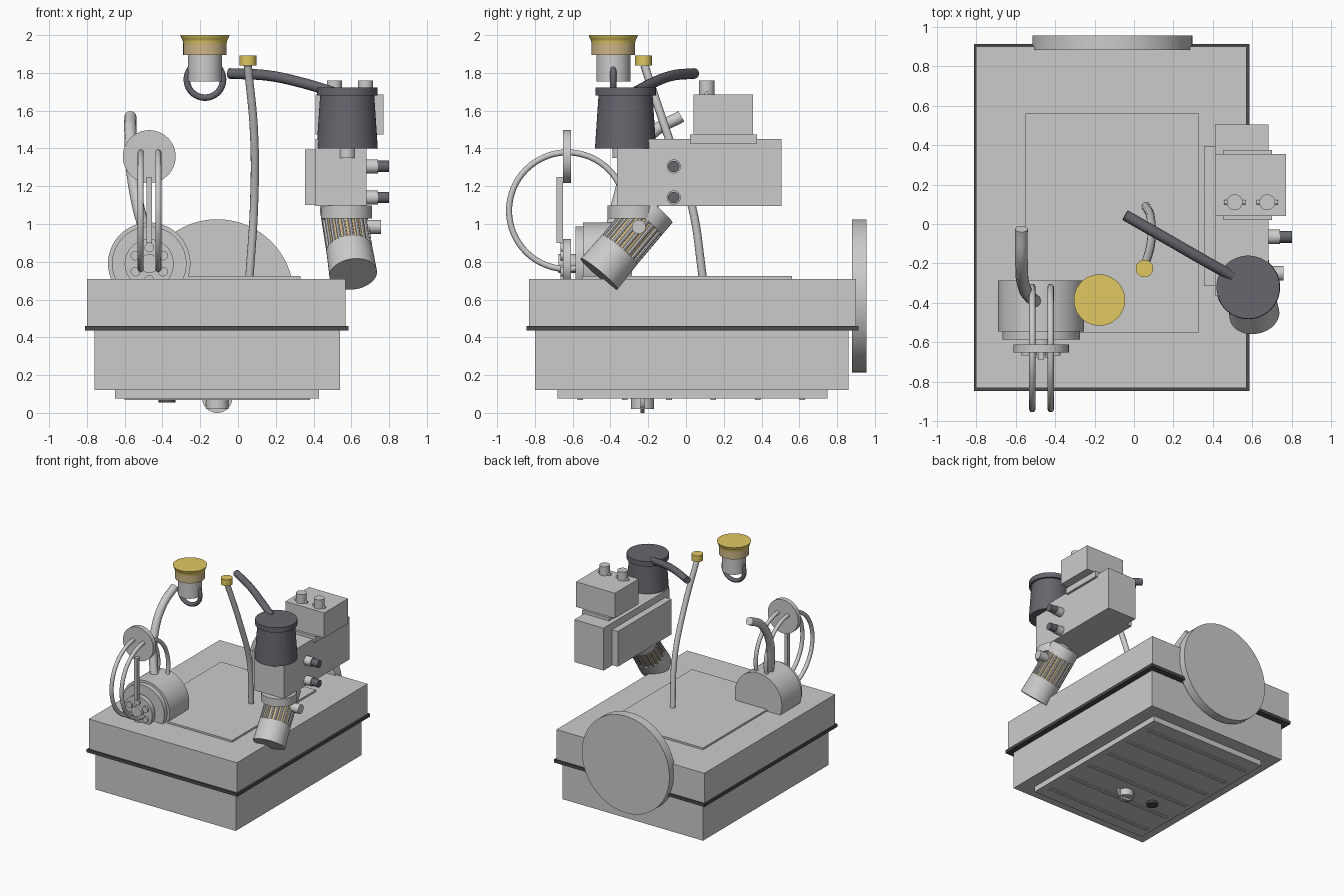
import bpy, math
from mathutils import Vector

if "Cube" in bpy.data.objects:
    bpy.data.objects.remove(bpy.data.objects["Cube"])


def mat(name, col):
    m = bpy.data.materials.new(name)
    m.diffuse_color = (*col, 1)
    m.use_nodes = True
    m.node_tree.nodes["Principled BSDF"].inputs["Base Color"].default_value = m.diffuse_color
    return m


DARK = mat("dark_plastic", (0.13, 0.135, 0.155))
RUBBER = mat("rubber", (0.07, 0.07, 0.075))
YELLOW = mat("yellow", (0.75, 0.58, 0.12))
TAN = mat("tan", (0.62, 0.47, 0.24))


def finish(name, m=None, smooth=True):
    ob = bpy.context.object
    ob.name = name
    if m:
        ob.data.materials.append(m)
    if smooth:
        bpy.ops.object.shade_smooth_by_angle(angle=math.radians(35))
    return ob


def box(name, lo, hi, m=None):
    lo, hi = Vector(lo), Vector(hi)
    bpy.ops.mesh.primitive_cube_add(size=1, location=(lo + hi) / 2)
    bpy.context.object.scale = hi - lo
    return finish(name, m, False)


def rod(name, a, b, r, r2=None, m=None, n=48):
    a, b = Vector(a), Vector(b)
    d = b - a
    bpy.ops.mesh.primitive_cone_add(vertices=n, radius1=r, radius2=r if r2 is None else r2,
                                    depth=d.length, location=(a + b) / 2,
                                    rotation=d.to_track_quat('Z', 'Y').to_euler())
    return finish(name, m)


def ring(name, c, R, r, rot, m=None):
    bpy.ops.mesh.primitive_torus_add(location=c, rotation=rot, major_radius=R, minor_radius=r,
                                     major_segments=64, minor_segments=12)
    return finish(name, m)


def tube(name, pts, r, m=None):
    cu = bpy.data.curves.new(name, 'CURVE')
    cu.dimensions = '3D'
    cu.bevel_depth, cu.bevel_resolution, cu.use_fill_caps = r, 4, True
    sp = cu.splines.new('BEZIER')
    sp.bezier_points.add(len(pts) - 1)
    for bp, p in zip(sp.bezier_points, pts):
        bp.co = p
        bp.handle_left_type = bp.handle_right_type = 'AUTO'
    ob = bpy.data.objects.new(name, cu)
    bpy.context.collection.objects.link(ob)
    bpy.ops.object.select_all(action='DESELECT')
    ob.select_set(True)
    bpy.context.view_layer.objects.active = ob
    bpy.ops.object.convert(target='MESH')
    return finish(name, m)


# Main case
box("lower_case", (-0.76, -0.80, 0.12), (0.54, 0.86, 0.45))
box("upper_case", (-0.80, -0.83, 0.45), (0.57, 0.90, 0.71))
box("case_gasket", (-0.81, -0.845, 0.435), (0.585, 0.912, 0.46), RUBBER)
box("top_plate", (-0.55, -0.55, 0.70), (0.33, 0.56, 0.725))
box("base_plate", (-0.65, -0.68, 0.075), (0.43, 0.75, 0.13))
rod("rear_disc", (-0.11, 0.88, 0.62), (-0.11, 0.955, 0.62), 0.405, n=96)

# Underside slats and thumb screw
for i in range(6):
    y = -0.56 + i * 0.235
    box(f"base_slat_{i}", (-0.60, y - 0.015, 0.068), (0.38, y + 0.015, 0.08))
rod("base_knob", (-0.11, -0.23, 0.02), (-0.11, -0.23, 0.08), 0.06)
rod("base_knob_wing", (-0.11, -0.24, 0.08), (-0.11, -0.22, 0.08), 0.08)
rod("base_stud", (-0.375, -0.23, 0.055), (-0.375, -0.23, 0.08), 0.045, m=RUBBER)

# Arched motor housing
rod("motor_housing", (-0.47, -0.545, 0.79), (-0.47, -0.285, 0.79), 0.218, n=64)
rod("motor_cover", (-0.47, -0.585, 0.79), (-0.47, -0.545, 0.79), 0.197, n=64)
rod("motor_shaft", (-0.47, -0.675, 0.79), (-0.47, -0.58, 0.79), 0.05)

# Hoop wheel
rod("lower_hub", (-0.47, -0.65, 0.79), (-0.47, -0.61, 0.79), 0.13)
rod("upper_hub", (-0.47, -0.65, 1.357), (-0.47, -0.61, 1.357), 0.14)
box("hub_strap", (-0.485, -0.685, 0.90), (-0.455, -0.65, 1.25))
for x in (-0.515, -0.422):
    ring("hoop", (x, -0.628, 1.07), 0.309, 0.016, (0, math.pi / 2, 0))
for i in range(6):
    a = math.radians(60 * i + 30)
    x, z = -0.47 + 0.085 * math.cos(a), 0.79 + 0.085 * math.sin(a)
    rod("hub_stud", (x, -0.665, z), (x, -0.65, z), 0.025, n=20)

# Bent handle and thin stalk
tube("bent_handle", [(-0.57, -0.025, 1.57), (-0.57, -0.18, 1.48), (-0.562, -0.30, 1.30),
                     (-0.525, -0.37, 1.08), (-0.47, -0.41, 0.90)], 0.032)
tube("stalk", [(0.06, 0.09, 0.71), (0.085, 0.03, 1.10), (0.085, -0.10, 1.48),
               (0.052, -0.22, 1.84)], 0.022)
rod("stalk_knob", (0.053, -0.225, 1.84), (0.053, -0.225, 1.892), 0.044, m=YELLOW)

# Floating push button with hook ring
bx, by = -0.175, -0.385
rod("button_body", (bx, by, 1.755), (bx, by, 1.90), 0.09)
rod("button_collar", (bx, by, 1.895), (bx, by, 1.965), 0.115, m=TAN)
prof = [(0.115, 1.955), (0.118, 1.972), (0.126, 1.987), (0.13, 2.0)]
for (r1, z1), (r2, z2) in zip(prof, prof[1:]):
    rod("button_cap", (bx, by, z1), (bx, by, z2), r1, r2, YELLOW)
ring("button_hook", (bx, by, 1.765), 0.096, 0.017, (math.pi / 2, 0, 0), DARK)

# Instrument head
box("head_block", (0.41, -0.365, 1.095), (0.68, 0.505, 1.45))
box("head_side_plate", (0.355, -0.315, 1.10), (0.415, 0.395, 1.395))
box("control_flange", (0.45, 0.02, 1.425), (0.70, 0.375, 1.475))
box("control_box", (0.41, 0.04, 1.475), (0.77, 0.355, 1.685))
for x in (0.51, 0.675):
    rod("control_knob", (x, 0.11, 1.68), (x, 0.11, 1.76), 0.04)
    rod("control_knob_pin", (x - 0.055, 0.11, 1.69), (x + 0.055, 0.11, 1.69), 0.012, n=12)
for z in (1.305, 1.14):
    rod("side_knob", (0.67, -0.065, z), (0.74, -0.065, z), 0.037)
    rod("side_knob_tip", (0.74, -0.065, z), (0.80, -0.065, z), 0.03, m=DARK)

# Dark lamp cup and its arm
cx, cy = 0.578, -0.32
rod("cup_body", (cx, cy, 1.40), (cx, cy, 1.685), 0.162, 0.143, DARK, 64)
rod("cup_lid", (cx, cy, 1.68), (cx, cy, 1.722), 0.16, m=DARK, n=64)
rod("cup_stem", (cx, -0.345, 1.35), (cx, -0.345, 1.42), 0.043)
tube("cup_arm", [(-0.045, 0.045, 1.797), (0.165, -0.075, 1.785), (0.33, -0.17, 1.75),
                 (0.50, -0.265, 1.70)], 0.028, DARK)

# Tilted lens under the head
rod("lens_collar", (0.575, -0.28, 1.03), (0.575, -0.28, 1.098), 0.135)
A, B = Vector((0.61, -0.46, 0.735)), Vector((0.555, -0.166, 1.085))
d = (B - A).normalized()
u = d.cross(Vector((0, 0, 1))).normalized()
v = d.cross(u)
rod("lens_tip", A, A + d * 0.17, 0.127, 0.122)
rod("lens_core", A + d * 0.16, A + d * 0.38, 0.112, m=TAN)
rod("lens_rear", A + d * 0.37, B, 0.122)
for i in range(20):
    a = math.tau * i / 20
    o = (u * math.cos(a) + v * math.sin(a)) * 0.112
    rod("lens_rib", A + d * 0.165 + o, A + d * 0.375 + o, 0.011, n=8)
rod("lens_side_knob", (0.64, -0.25, 0.985), (0.757, -0.25, 0.985), 0.037)
